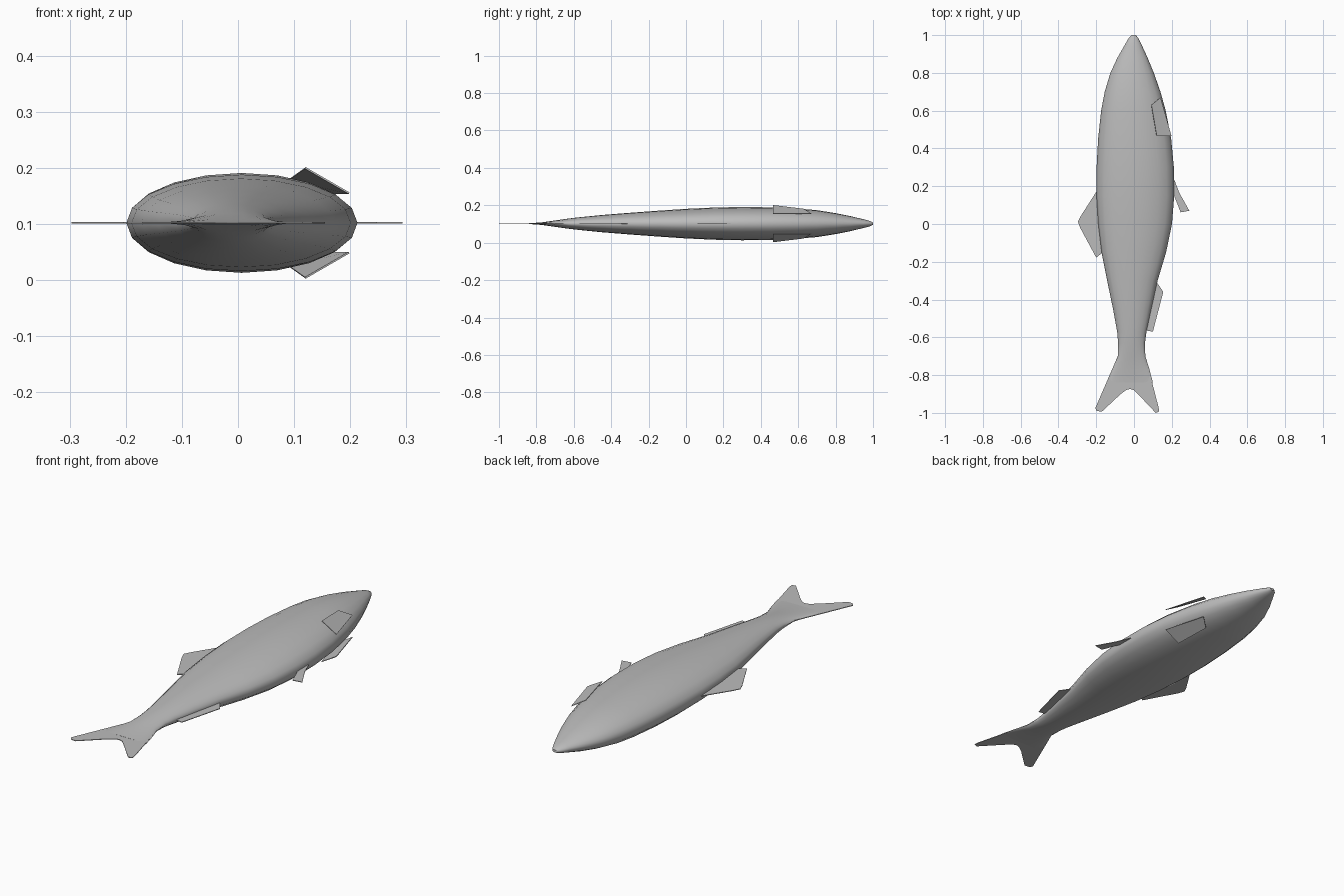
import bpy
import bmesh
import math
from mathutils import Vector

MID = 0.102   # height of the flat plane of symmetry
SIDES = 20

default = bpy.data.objects.get("Cube")
if default:
    bpy.data.objects.remove(default, do_unlink=True)

grey = bpy.data.materials.new("plain grey")
grey.use_nodes = True
tone = (0.5, 0.5, 0.5, 1)
grey.diffuse_color = tone
grey.node_tree.nodes["Principled BSDF"].inputs["Base Color"].default_value = tone


def finish(name, bm, smooth=None):
    bmesh.ops.recalc_face_normals(bm, faces=bm.faces)
    mesh = bpy.data.meshes.new(name)
    bm.to_mesh(mesh)
    bm.free()
    mesh.materials.append(grey)
    obj = bpy.data.objects.new(name, mesh)
    bpy.context.collection.objects.link(obj)
    if smooth:
        bpy.ops.object.select_all(action="DESELECT")
        obj.select_set(True)
        bpy.context.view_layer.objects.active = obj
        bpy.ops.object.shade_smooth_by_angle(angle=math.radians(smooth))
    return obj


def plate(name, outline, thickness=0.003):
    """Thin fin from a planar outline of 3D points."""
    bm = bmesh.new()
    face = bm.faces.new([bm.verts.new(p) for p in outline])
    face.normal_update()
    normal = face.normal.copy()
    bmesh.ops.translate(bm, verts=bm.verts, vec=normal * -thickness / 2)
    extruded = bmesh.ops.extrude_face_region(bm, geom=[face], use_keep_orig=True)
    moved = [v for v in extruded["geom"] if isinstance(v, bmesh.types.BMVert)]
    bmesh.ops.translate(bm, verts=moved, vec=normal * thickness)
    return finish(name, bm)


def flat_fin(name, outline):
    return plate(name, [(x, y, MID) for x, y in outline])


# Body: stations of (y, back edge x, belly edge x, half thickness)
stations = [
    (1.0, -.012, .01, .006), (.985, -.028, .022, .014), (.95, -.048, .04, .023),
    (.88, -.088, .072, .04), (.8, -.125, .105, .056), (.7, -.155, .14, .072),
    (.6, -.174, .168, .08), (.45, -.19, .197, .087), (.3, -.198, .211, .089),
    (.15, -.199, .213, .086), (0, -.19, .201, .079), (-.15, -.172, .17, .069),
    (-.3, -.142, .125, .058), (-.45, -.111, .092, .046), (-.57, -.089, .066, .034),
    (-.63, -.084, .058, .027), (-.7, -.086, .06, .017), (-.77, -.113, .082, .007),
    (-.84, -.142, .1, .002),
]
bm = bmesh.new()
rings = []
for y, back, belly, half in stations:
    centre, radius = (back + belly) / 2, (belly - back) / 2
    ring = []
    for i in range(SIDES):
        a = math.tau * i / SIDES
        ring.append(bm.verts.new((centre + radius * math.cos(a), y,
                                  MID + half * math.sin(a))))
    rings.append(ring)
for r, s in zip(rings, rings[1:]):
    for i in range(SIDES):
        j = (i + 1) % SIDES
        bm.faces.new((r[i], r[j], s[j], s[i]))
bm.faces.new(rings[0])
bm.faces.new(rings[-1])
finish("body", bm, smooth=50)

# Forked tail with a rounded notch
flat_fin("tail_fin", [
    (-.086, -.7), (-.205, -.975), (-.197, -.99), (-.17, -.993), (-.07, -.9),
    (-.04, -.878), (-.02, -.873), (0, -.88), (.03, -.91), (.115, -1),
    (.133, -.993), (.13, -.97), (.06, -.7),
])

# Fins lying in the plane of symmetry
flat_fin("dorsal_fin", [
    (-.17, .18), (-.2, .17), (-.28, .045), (-.297, .012), (-.285, -.02),
    (-.2, -.178), (-.165, -.15), (-.15, -.1),
])
flat_fin("pelvic_fin", [(.2, .26), (.215, .23), (.24, .165), (.293, .07),
                        (.247, .062), (.2, .18)])
flat_fin("anal_fin", [(.1, -.3), (.125, -.315), (.155, -.36), (.1, -.57),
                      (.07, -.565), (.06, -.5)])

# Pectoral fins, one on each flank
for name, side in (("left_pectoral_fin", 1), ("right_pectoral_fin", -1)):
    plate(name, [Vector((x, y, MID + side * h)) for x, y, h in (
        (.092, .63, .078), (.12, .465, .098), (.198, .465, .053), (.14, .67, .053))])
